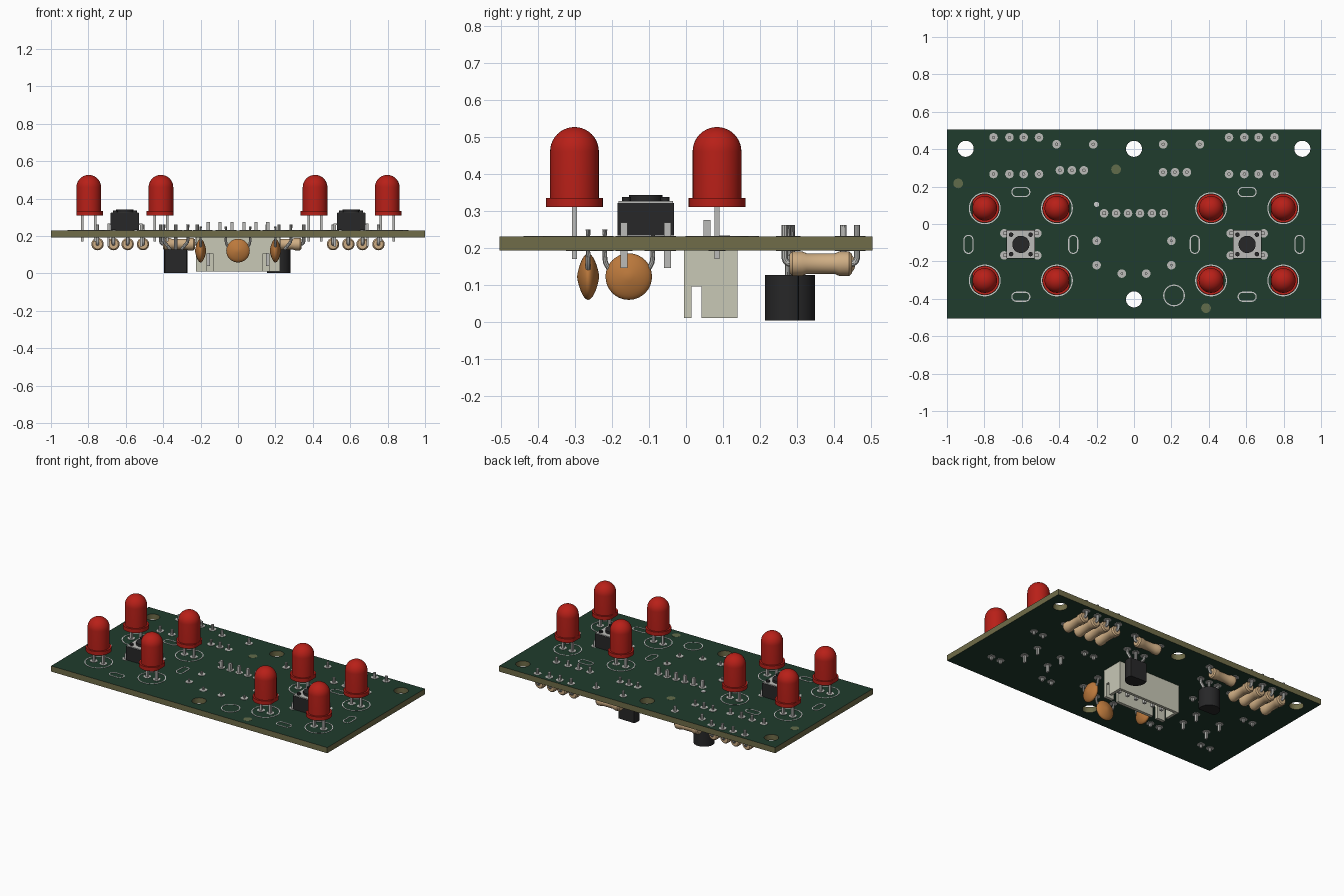
import bpy, bmesh
from math import pi, sin, cos, radians
from mathutils import Matrix, Vector

if "Cube" in bpy.data.objects:
    bpy.data.objects.remove(bpy.data.objects["Cube"])

ZB, ZT = 0.193, 0.23            # board bottom and top
SWX, SWY, D = 0.605, -0.109, 0.193
MATS = {}


def mat(name, rgb):
    m = bpy.data.materials.new(name)
    m.diffuse_color = (*rgb, 1)
    m.use_nodes = True
    m.node_tree.nodes["Principled BSDF"].inputs["Base Color"].default_value = m.diffuse_color
    MATS[name] = m


mat("green", (0.014, 0.045, 0.026))
mat("edge", (0.16, 0.15, 0.065))
mat("red", (0.48, 0.014, 0.009))
mat("black", (0.02, 0.02, 0.021))
mat("metal", (0.5, 0.5, 0.48))
mat("tan", (0.62, 0.42, 0.23))
mat("orange", (0.5, 0.19, 0.045))
mat("beige", (0.58, 0.58, 0.47))
mat("white", (0.75, 0.77, 0.75))
mat("mask_pad", (0.12, 0.15, 0.07))


def finish(name, bm, *mats):
    bmesh.ops.remove_doubles(bm, verts=bm.verts, dist=1e-5)
    bmesh.ops.recalc_face_normals(bm, faces=bm.faces)
    me = bpy.data.meshes.new(name)
    for f in bm.faces:
        f.smooth = True
    bm.to_mesh(me)
    bm.free()
    me.set_sharp_from_angle(angle=radians(35))
    for m in mats:
        me.materials.append(MATS[m])
    return me


def put(name, me, loc=(0, 0, 0), rot=0):
    ob = bpy.data.objects.new(name, me)
    ob.location = loc
    ob.rotation_euler = (0, 0, rot)
    bpy.context.collection.objects.link(ob)
    return ob


def box(bm, x0, x1, y0, y1, z0, z1):
    m = Matrix.Translation(((x0 + x1) / 2, (y0 + y1) / 2, (z0 + z1) / 2))
    bmesh.ops.create_cube(bm, size=1, matrix=m @ Matrix.Diagonal((x1 - x0, y1 - y0, z1 - z0, 1)))


def loft(bm, rings, caps=False):
    vs = [[bm.verts.new(p) for p in r] for r in rings]
    n = len(vs[0])
    for a, b in zip(vs, vs[1:]):
        for i in range(n):
            bm.faces.new((a[i], a[(i + 1) % n], b[(i + 1) % n], b[i]))
    if caps:
        bm.faces.new(vs[0])
        bm.faces.new(vs[-1])


def lathe(bm, prof, n=32, m=Matrix()):
    loft(bm, [[m @ Vector((r * cos(2 * pi * i / n), r * sin(2 * pi * i / n), z))
               for i in range(n)] for r, z in prof])


def cyl(bm, x, y, z0, z1, r, n=24):
    lathe(bm, [(0, z0), (r, z0), (r, z1), (0, z1)], n, Matrix.Translation((x, y, 0)))


def wire(bm, pts, r=0.009):
    pts = [Vector(p) for p in pts]
    rings = []
    for i, p in enumerate(pts):
        t = (pts[min(i + 1, len(pts) - 1)] - pts[max(i - 1, 0)]).normalized()
        side = Vector((1, 0, 0)) if abs(t.x) < 1e-6 else Vector((0, 1, 0))
        up = t.cross(side)
        rings.append([p + r * (side * cos(k * pi / 5) + up * sin(k * pi / 5)) for k in range(10)])
    loft(bm, rings, True)


def outline(bm, x, y, half, r, along=0, w=0.006):
    # flat ring, stretched into a slot shape by half
    def ring(rad, z):
        out = []
        for i in range(48):
            a = 2 * pi * (i + 0.5) / 48
            s = half if cos(a) > 0 else -half
            u, v = rad * cos(a) + s, rad * sin(a)
            out.append((x + (v if along else u), y + (u if along else v), z))
        return out
    loft(bm, [ring(r, ZT), ring(r, ZT + .002), ring(r - w, ZT + .002), ring(r - w, ZT)])


# circuit board with four mounting holes
cu = bpy.data.curves.new("board_outline", "CURVE")
cu.dimensions, cu.fill_mode, cu.extrude = "2D", "BOTH", (ZT - ZB) / 2
loops = [[(-1, -.505), (1, -.505), (1, .505), (-1, .505)]]
for hx, hy in ((-.9, .402), (0, .402), (.9, .402), (0, -.403)):
    loops.append([(hx + .043 * cos(i * pi / 16), hy + .043 * sin(i * pi / 16)) for i in range(32)])
for pts in loops:
    sp = cu.splines.new("POLY")
    sp.points.add(len(pts) - 1)
    sp.use_cyclic_u = True
    for q, p in zip(sp.points, pts):
        q.co = (*p, 0, 1)
tmp = put("board_outline", cu)
dg = bpy.context.evaluated_depsgraph_get()
bm = bmesh.new()
bm.from_mesh(bpy.data.meshes.new_from_object(tmp.evaluated_get(dg)))
bpy.data.objects.remove(tmp)
bm.normal_update()
for f in bm.faces:
    f.material_index = 0 if abs(f.normal.z) > .5 else 1
board = finish("circuit_board", bm, "green", "edge")
put("circuit_board", board, (0, 0, (ZT + ZB) / 2))
pads = []

# red lamps: flange with one flat side, domed body, two leads
bm = bmesh.new()
lathe(bm, [(0, .31), (.077, .31), (.077, .335), (.066, .335)] +
      [(.066 * cos(i * pi / 20), .461 + .066 * sin(i * pi / 20)) for i in range(11)], 40)
for v in bm.verts:
    v.co.x = max(v.co.x, -.066)
lamp = finish("lamp", bm, "red")
bm = bmesh.new()
for s in (-1, 1):
    box(bm, s * .034 - .007, s * .034 + .007, -.007, .007, .17, .312)
lamp_leads = finish("lamp_leads", bm, "metal")

# push switch parts
bm = bmesh.new()
box(bm, -.076, .076, -.076, .076, ZT + .003, .322)
cyl(bm, 0, 0, .32, .343, .046, 32)
for sx in (-1, 1):
    for sy in (-1, 1):
        cyl(bm, sx * .052, sy * .052, .32, .337, .012, 16)
switch = finish("switch", bm, "black")
bm = bmesh.new()
box(bm, -.074, .074, -.074, .074, .322, .327)
for sx in (-1, 1):
    for sy in (-1, 1):
        x, y = sx * .088, sy * .059
        box(bm, x - .006, x + .006, y - .009, y + .009, .145, .268)
        box(bm, *sorted((sx * .07, x)), y - .009, y + .009, .258, .268)
switch_metal = finish("switch_metal", bm, "metal")

silk = bmesh.new()
for sx in (-1, 1):
    cx = sx * SWX
    tag = "left" if sx < 0 else "right"
    put(f"switch_{tag}", switch, (cx, SWY, 0))
    put(f"switch_metal_{tag}", switch_metal, (cx, SWY, 0))
    for a in (-1, 1):
        outline(silk, cx + a * .28, SWY, .024, .027, 1)
        outline(silk, cx, SWY + a * .28, .024, .027)
        for b in (-1, 1):
            x, y = cx + a * D, SWY + b * D
            rot = 0 if a == sx * abs(a) and sx > 0 or a < 0 and sx < 0 else pi
            put(f"lamp_{tag}", lamp, (x, y, 0), rot)
            put(f"lamp_leads_{tag}", lamp_leads, (x, y, 0))
            outline(silk, x, y, 0, .085)
            pads += [(x - .034, y), (x + .034, y), (cx + a * .088, SWY + b * .059)]
outline(silk, .214, -.382, 0, .058)
cyl(silk, -.2, .105, ZT, ZT + .003, .014)
put("printed_outlines", finish("printed_outlines", silk, "white"))

# resistors under the board
AX = Matrix.Translation((0, 0, .157)) @ Matrix.Rotation(pi / 2, 4, "X")
half = [(.026, .085), (.033, .077), (.033, .05), (.028, .038)]
bm = bmesh.new()
lathe(bm, [(0, -.085)] + [(r, -z) for r, z in half] + [(r, z) for r, z in half[::-1]] + [(0, .085)], 24, AX)
res = finish("resistor", bm, "tan")
bm = bmesh.new()
for s in (-1, 1):
    wire(bm, [(0, s * .08, .157), (0, s * .088, .158), (0, s * .095, .164), (0, s * .098, .172), (0, s * .098, .262)])
res_leads = finish("resistor_leads", bm, "metal")
spots = [(s * x, .365, 0) for s in (-1, 1) for x in (.508, .59, .666, .751)]
spots += [(-.316, .426, pi / 2), (.254, .426, pi / 2)]
for x, y, r in spots:
    put("resistor", res, (x, y, 0), r)
    put("resistor_leads", res_leads, (x, y, 0), r)
    dx, dy = (.098, 0) if r else (0, .098)
    pads += [(x - dx, y - dy), (x + dx, y + dy)]

# transistors: round body with one flat side, three splayed leads
bm = bmesh.new()
prof = [(.063 * cos(radians(a)), .063 * sin(radians(a))) for a in range(-28, 209, 8)]
loft(bm, [[(x, y, z) for x, y in prof] for z in (.003, .127)], True)
tran = finish("transistor", bm, "black")
bm = bmesh.new()
for s in (-1, 0, 1):
    wire(bm, [(s * .03, 0, .12), (s * .031, 0, .13), (s * .062, 0, .168), (s * .064, 0, .18), (s * .064, 0, .262)])
tran_leads = finish("transistor_leads", bm, "metal")
for x, y, r in ((-.332, .287, 0), (.219, .277, pi)):
    put("transistor", tran, (x, y, 0), r)
    put("transistor_leads", tran_leads, (x, y, 0), r)
    pads += [(x + s * .064, y) for s in (-1, 0, 1)]

# disc capacitors: lens body, leads spreading to the board
bm = bmesh.new()
lens = [(.063 * cos(i * pi / 16), .03 * sin(i * pi / 16) * (1 - .25 * cos(i * pi / 16))) for i in range(-8, 9)]
lathe(bm, lens, 32, Matrix.Translation((0, 0, .122)) @ Matrix.Rotation(pi / 2, 4, "X"))
cap = finish("capacitor", bm, "orange")
bm = bmesh.new()
for s in (-1, 1):
    wire(bm, [(s * .04, 0, .13), (s * .055, 0, .145), (s * .063, 0, .16), (s * .065, 0, .175), (s * .065, 0, .25)], .007)
cap_leads = finish("capacitor_leads", bm, "metal")
for x, y, r in ((-.2, -.155, pi / 2), (.2, -.155, pi / 2), (0, -.265, 0)):
    put("capacitor", cap, (x, y, 0), r)
    put("capacitor_leads", cap_leads, (x, y, 0), r)
    dx, dy = (0, .065) if r else (.065, 0)
    pads += [(x - dx, y - dy), (x + dx, y + dy)]

# six-pin connector: shroud opening downward, slotted front and ends
bm = bmesh.new()
box(bm, -.224, .224, -.005, .14, .15, ZB)
box(bm, -.224, .224, .122, .14, .01, .15)
for x0, x1 in ((-.224, -.166), (-.134, .134), (.166, .224)):
    box(bm, x0, x1, -.005, .015, .01, .15)
for s in (-1, 1):
    box(bm, *sorted((s * .134, s * .166)), -.005, .015, .107, .15)
    x0, x1 = sorted((s * .206, s * .224))
    box(bm, x0, x1, .042, .122, .01, .15)
    box(bm, x0, x1, .015, .042, .095, .15)
put("connector_shroud", finish("connector_shroud", bm, "beige"))
bm = bmesh.new()
for i in range(6):
    x = (i - 2.5) * .064
    box(bm, x - .009, x + .009, .048, .066, .04, .275)
    pads.append((x, .057))
put("connector_pins", finish("connector_pins", bm, "metal"))

# solder pads on both faces, and three bare marker discs
bm = bmesh.new()
for x, y in pads:
    cyl(bm, x, y, ZT, ZT + .002, .023, 20)
    cyl(bm, x, y, ZB - .002, ZB, .023, 20)
put("solder_pads", finish("solder_pads", bm, "metal"))
bm = bmesh.new()
for x, y in ((-.94, .217), (-.096, .292), (.385, -.45)):
    cyl(bm, x, y, ZT, ZT + .001, .026)
put("marker_discs", finish("marker_discs", bm, "mask_pad"))
